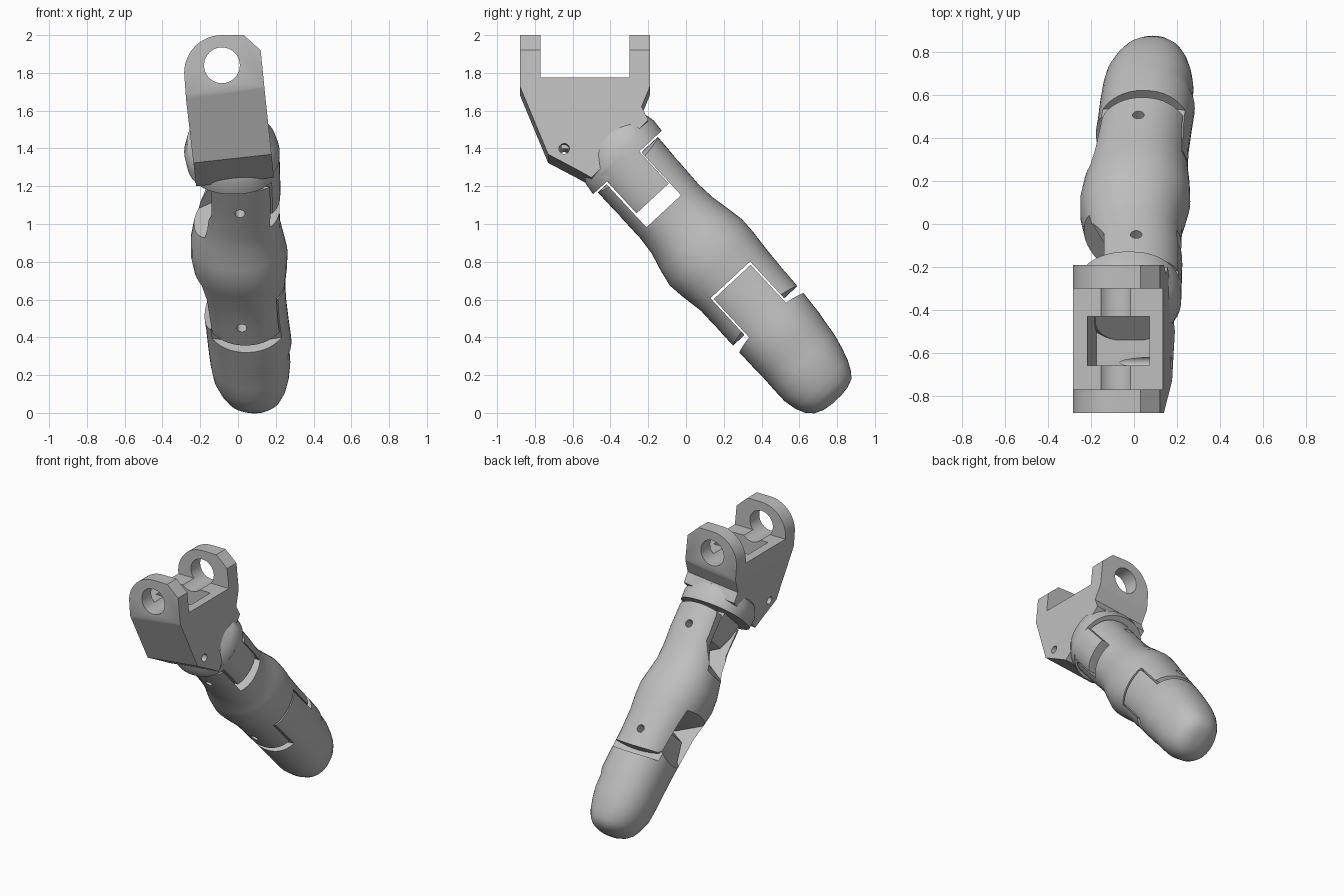
import bpy, bmesh, math
from mathutils import Vector

if "Cube" in bpy.data.objects:
    bpy.data.objects.remove(bpy.data.objects["Cube"])

grey = bpy.data.materials.new("light_grey")
grey.use_nodes = True
grey.diffuse_color = (0.52, 0.52, 0.52, 1)
grey.node_tree.nodes["Principled BSDF"].inputs["Base Color"].default_value = grey.diffuse_color

# Finger frame: s across the finger, x sideways, t along it
ORIGIN = Vector((0, -0.315, 1.335))
S, X, T = Vector((0, 0.735, 0.68)), Vector((1, 0, 0)), Vector((0, 0.68, -0.735))


def finger(x, t, s):
    return ORIGIN + S * s + X * x + T * t


def make(name, bm):
    bmesh.ops.recalc_face_normals(bm, faces=bm.faces)
    mesh = bpy.data.meshes.new(name)
    bm.to_mesh(mesh)
    bm.free()
    mesh.materials.append(grey)
    ob = bpy.data.objects.new(name, mesh)
    bpy.context.collection.objects.link(ob)
    return ob


def skin(name, rings):
    """Bridge equal rings of points and cap both ends."""
    bm = bmesh.new()
    rows = [[bm.verts.new(p) for p in ring] for ring in rings]
    n = len(rows[0])
    for a, b in zip(rows, rows[1:]):
        for i in range(n):
            j = (i + 1) % n
            bm.faces.new((a[i], a[j], b[j], b[i]))
    bm.faces.new(rows[0])
    bm.faces.new(rows[-1])
    return make(name, bm)


def prism(name, pts, lo, hi, place):
    return skin(name, [[place(a, b, h) for a, b in pts] for h in (lo, hi)])


def circle(cx, cy, r, n=32, start=0, end=360):
    full = end - start == 360
    steps = n if full else n - 1
    angles = [math.radians(start + (end - start) * i / steps) for i in range(n)]
    return [(cx + r * math.cos(a), cy + r * math.sin(a)) for a in angles]


def loft(name, rows, n=48):
    """Rounded sections given as t, s low, s high, x low, x high."""
    rings = []
    for t, s0, s1, x0, x1 in rows:
        ring = []
        for i in range(n):
            a = 2 * math.pi * i / n
            c, d = [math.copysign(abs(v) ** 0.9, v) for v in (math.cos(a), math.sin(a))]
            ring.append(finger((x0 + x1) / 2 + d * (x1 - x0) / 2, t,
                               (s0 + s1) / 2 + c * (s1 - s0) / 2))
        rings.append(ring)
    return skin(name, rings)


def boolean(ob, cutter, op="DIFFERENCE"):
    mod = ob.modifiers.new("cut", "BOOLEAN")
    mod.operation, mod.object, mod.solver = op, cutter, "EXACT"
    bpy.context.view_layer.objects.active = ob
    bpy.ops.object.modifier_apply(modifier=mod.name)
    bpy.data.objects.remove(cutter)


def cut(ob, pts, lo, hi, place=finger, op="DIFFERENCE"):
    boolean(ob, prism("cutter", pts, lo, hi, place), op)


def smooth(ob):
    bpy.ops.object.select_all(action="DESELECT")
    ob.select_set(True)
    bpy.context.view_layer.objects.active = ob
    bpy.ops.object.shade_smooth_by_angle(angle=math.radians(32))


PIN_1, PIN_2 = (0.01, 0.175), (0.02, 0.975)


def along_y(x, z, y):
    return Vector((x, y, z))


def along_x(y, z, x):
    # lower part of the bracket leans sideways
    return Vector((x, y, z + (0.11 * (x + 0.04) if z < 1.75 else 0)))


# Knuckle bracket: front outline crossed with side outline
front = circle(-0.085, 1.8, 0.2, 16, 180, 90) + [
    (0.03, 2), (0.12, 1.92), (0.14, 1.72), (0.19, 1.25), (0.19, 1.1), (-0.21, 1.1), (-0.275, 1.66)]
side = [(-0.88, 2), (-0.88, 1.71), (-0.73, 1.345), (-0.58, 1.265), (-0.5, 1.22), (-0.2, 1.53),
        (-0.235, 1.6), (-0.19, 1.71), (-0.19, 2), (-0.3, 2), (-0.3, 1.775), (-0.77, 1.775), (-0.77, 2)]
bracket = prism("knuckle_bracket", front, -1, 0, along_y)
cut(bracket, side, -0.5, 0.5, along_x, "INTERSECT")
cut(bracket, circle(-0.085, 1.84, 0.095), -1.2, 0.2, along_y)
cut(bracket, [(-0.225, 1.85), (0.065, 1.85), (0.11, 1.4), (-0.175, 1.4)], -0.66, -0.43, along_y)
cut(bracket, circle(-0.645, 1.375, 0.028, 20), -0.5, 0.5, along_x)
smooth(bracket)

# Collar below the bracket
collar = loft("collar", [(-0.2, -0.13, 0.13, -0.18, 0.14), (-0.125, -0.2, 0.235, -0.27, 0.2),
                         (-0.06, -0.24, 0.25, -0.285, 0.22), (0.01, -0.25, 0.245, -0.27, 0.22)])
smooth(collar)

# Body shapes shared by tongues and arms
SHAFT = [(-0.05, -0.225, 0.21, -0.22, 0.22), (0.2, -0.225, 0.2, -0.2, 0.225),
         (0.35, -0.225, 0.195, -0.215, 0.22), (0.45, -0.235, 0.203, -0.235, 0.225),
         (0.55, -0.262, 0.222, -0.25, 0.245), (0.64, -0.28, 0.238, -0.25, 0.262),
         (0.73, -0.27, 0.236, -0.235, 0.26), (0.85, -0.25, 0.225, -0.21, 0.25),
         (1.0, -0.25, 0.217, -0.19, 0.255), (1.16, -0.25, 0.211, -0.17, 0.27)]
TIP = [(1.28, -0.25, 0.202, -0.16, 0.283), (1.33, -0.248, 0.194, -0.155, 0.272),
       (1.42, -0.25, 0.183, -0.145, 0.277), (1.5, -0.25, 0.164, -0.13, 0.27),
       (1.57, -0.235, 0.142, -0.1, 0.255), (1.62, -0.212, 0.117, -0.07, 0.235),
       (1.655, -0.178, 0.09, -0.03, 0.205), (1.675, -0.13, 0.04, 0.02, 0.165),
       (1.682, -0.08, -0.01, 0.06, 0.13)]

# Tongue of the first hinge
tongue = loft("first_hinge_tongue", SHAFT[:4])
cut(tongue, [(0.4, -0.04), (0.4, 0.24), (0, 0.24), (-0.08, 0.2), (-0.12, 0.12), (-0.16, -0.04)],
    -0.15, 0.082, op="INTERSECT")
cut(tongue, circle(*PIN_1, 0.027, 20), -0.5, 0.5)
smooth(tongue)

# Middle segment with a fork at each end
middle = loft("middle_segment", SHAFT)
cut(middle, [(0.5, -0.3), (0.5, 0.33), (-0.05, 0.33), (-0.5, 0.6), (-0.5, -0.3)], -0.162, 0.088)
cut(middle, [(0.5, 1.4), (0.5, 0.835), (0, 0.835), (-0.5, 0.6), (-0.5, 1.4)], -0.168, 0.118)
cut(middle, [(-0.5, -0.2), (-0.1, -0.2), (-0.14, 0.06), (-0.14, 0.24), (-0.19, 0.36), (-0.5, 0.62)], -0.5, 0.5)
cut(middle, [(-0.5, 0.55), (-0.1, 1.13), (-0.1, 1.3), (-0.5, 1.3)], 0.1, 0.5)
# rounded fork ends
cut(middle, circle(0.03, 0.3, 0.8, 96), -0.5, 0.5, op="INTERSECT")
cut(middle, circle(0, 0.82, 0.8, 96), -0.5, 0.5, op="INTERSECT")
for pin in (PIN_1, PIN_2):
    cut(middle, circle(*pin, 0.027, 20), -0.5, 0.5)
smooth(middle)

# Fingertip with its hinge tongue
tip = loft("fingertip", SHAFT[7:] + TIP)
arc = circle(0.03, 0.3, 0.85, 24, 60, 120)
for lo, hi in ((-0.5, -0.158), (0.108, 0.5)):
    cut(tip, arc + [(-0.45, 0.5), (0.5, 0.5)], lo, hi)
cut(tip, [(-0.5, 0.7), (0, 0.7), (0, 0.85), (-0.09, 0.9), (-0.12, 1.04), (-0.2, 1.13), (-0.5, 1.13)], -0.5, 0.5)
cut(tip, circle(*PIN_2, 0.027, 20), -0.5, 0.5)
smooth(tip)
